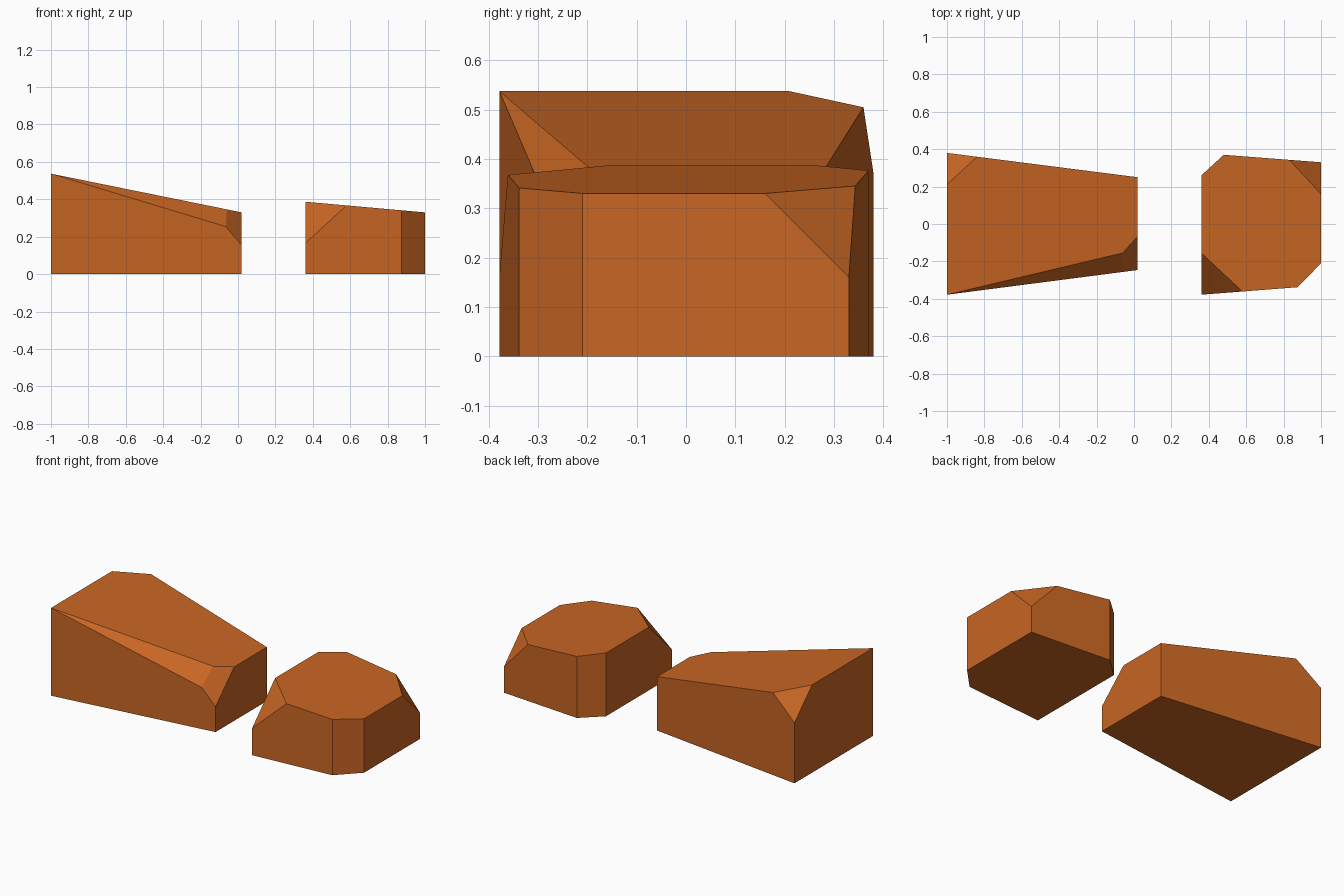
import bpy
import bmesh
from mathutils import Vector

default_cube = bpy.data.objects.get("Cube")
if default_cube:
    bpy.data.objects.remove(default_cube, do_unlink=True)

# Single clay colour
clay = bpy.data.materials.new("orange_clay")
clay.use_nodes = True
COLOR = (0.58, 0.133, 0.017, 1)
clay.diffuse_color = COLOR
clay.node_tree.nodes["Principled BSDF"].inputs["Base Color"].default_value = COLOR


def cut(bm, a, b, c, inside):
    """Slice off everything beyond the plane through a, b, c and cap the hole."""
    a, b, c = Vector(a), Vector(b), Vector(c)
    normal = (b - a).cross(c - a).normalized()
    if normal.dot(Vector(inside) - a) > 0:
        normal.negate()
    geom = bm.verts[:] + bm.edges[:] + bm.faces[:]
    result = bmesh.ops.bisect_plane(bm, geom=geom, dist=1e-5, plane_co=a,
                                    plane_no=normal, clear_outer=True)
    rim = [e for e in result["geom_cut"] if isinstance(e, bmesh.types.BMEdge)]
    bmesh.ops.holes_fill(bm, edges=[e for e in rim if e.is_boundary])


def chipped_block(name, footprint, top, chips, inside):
    """Extrude a footprint, slope its top, then chip its corners."""
    bm = bmesh.new()
    base = bm.faces.new([bm.verts.new((x, y, 0)) for x, y in footprint])
    walls = bmesh.ops.extrude_face_region(bm, geom=[base])
    for v in walls["geom"]:
        if isinstance(v, bmesh.types.BMVert):
            v.co.z = 0.7
    (x0, z0), (x1, z1) = top
    cut(bm, (x0, 0, z0), (x1, 0, z1), (x0, 1, z0), inside)
    for chip in chips:
        cut(bm, *chip, inside)
    bmesh.ops.recalc_face_normals(bm, faces=bm.faces[:])
    mesh = bpy.data.meshes.new(name)
    bm.to_mesh(mesh)
    bm.free()
    mesh.materials.append(clay)
    obj = bpy.data.objects.new(name, mesh)
    bpy.context.collection.objects.link(obj)


# Long tapered piece: long front chip, its steeper end, and the back corner
chipped_block(
    "long_fragment",
    [(-1, -0.378), (0.02, -0.246), (0.02, 0.25), (-1, 0.38)],
    [(-1, 0.537), (0.02, 0.33)],
    [((-1, -0.378, 0.537), (-0.06, -0.155, 0.346), (-0.06, -0.257, 0.252)),
     ((-0.06, -0.155, 0.346), (0.02, -0.065, 0.33), (0.02, -0.246, 0.155)),
     ((-1, 0.21, 0.537), (-0.84, 0.36, 0.504), (-1, 0.38, 0.37))],
    (-0.5, 0, 0.1))

# Short piece: two clipped upright edges and two chipped top corners
chipped_block(
    "short_fragment",
    [(0.36, -0.378), (0.875, -0.338), (1, -0.21), (1, 0.33),
     (0.48, 0.37), (0.36, 0.26)],
    [(0.36, 0.387), (1, 0.33)],
    [((0.36, -0.155, 0.387), (0.58, -0.361, 0.367), (0.36, -0.378, 0.165)),
     ((0.83, 0.343, 0.345), (1, 0.16, 0.33), (1, 0.33, 0.16))],
    (0.68, 0, 0.1))
